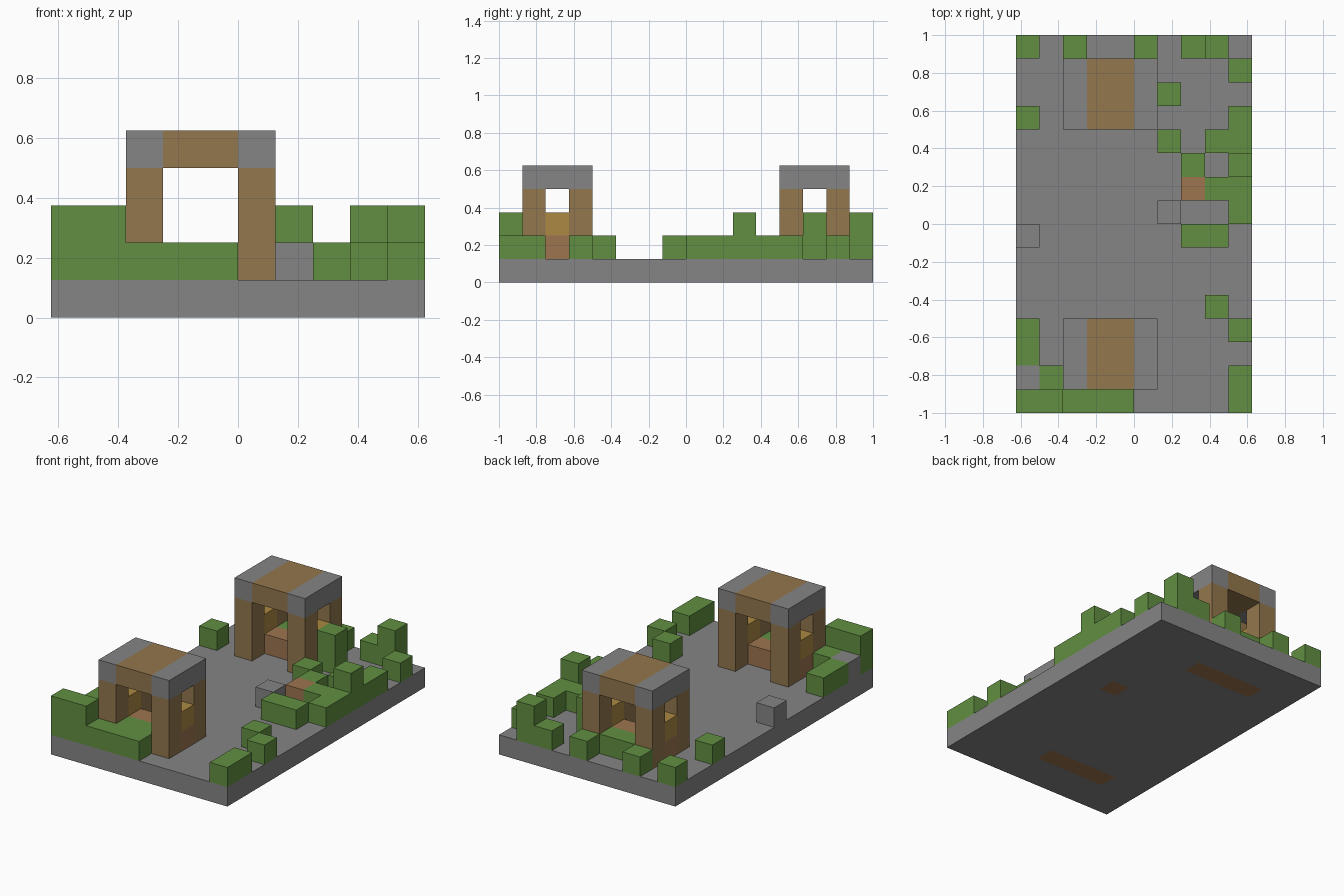
import bpy
import bmesh
from mathutils import Vector

default = bpy.data.objects.get("Cube")
if default:
    bpy.data.objects.remove(default, do_unlink=True)

CELL = 0.125
COLS, ROWS = 10, 16


def make_material(name, rgb):
    mat = bpy.data.materials.new(name)
    mat.use_nodes = True
    colour = (*rgb, 1.0)
    mat.diffuse_color = colour
    mat.node_tree.nodes["Principled BSDF"].inputs["Base Color"].default_value = colour
    return mat


stone = make_material("grey stone", (0.235, 0.235, 0.235))
leaf = make_material("leaf green", (0.12, 0.275, 0.053))
wood = make_material("brown wood", (0.292, 0.184, 0.074))
earth = make_material("reddish earth", (0.34, 0.178, 0.08))
gold = make_material("golden wood", (0.413, 0.25, 0.056))

cells = {}      # (column, row, layer) -> part name
materials = {}  # part name -> material


def fill(part, mat, columns, rows, layers):
    """Claim a box of cells for one part."""
    materials[part] = mat
    for i in columns:
        for j in rows:
            for k in layers:
                cells[i, j, k] = part


# Ground slab
fill("ground_slab", stone, range(COLS), range(ROWS), [0])

# Plants and loose blocks, back row first:
# b low bush, B tall bush, s stone block, d earth block
GARDEN = """
b.b..b.bB.
...bb....b
......B...
b........b
......b.bb
.......b.B
.......dbb
......s..b
s......bb.
..........
..........
........b.
b........b
b.........
sb.bb....b
BBbbb....b
""".split()
KINDS = {
    "b": ("low_bushes", leaf, [1]),
    "B": ("tall_bushes", leaf, [1, 2]),
    "s": ("stone_blocks", stone, [1]),
    "d": ("earth_block", earth, [0, 1]),
}
for row, line in enumerate(reversed(GARDEN)):
    for column, mark in enumerate(line):
        if mark in KINDS:
            part, mat, layers = KINDS[mark]
            fill(part, mat, [column], [row], layers)

# Two gatehouses: sill, posts, window rails and striped roof
for side, mid in (("front", 2), ("back", 13)):
    ends = [mid - 1, mid + 1]
    depth = range(mid - 1, mid + 2)
    fill(side + "_gate_sill", earth, range(2, 6), [mid], [0, 1])
    fill(side + "_gate_posts", wood, [2, 5], ends, [1, 2, 3])
    fill(side + "_gate_rails", gold, [2, 5], [mid], [2])
    fill(side + "_roof_edges", stone, [2, 5], depth, [4])
    fill(side + "_roof_middle", wood, [3, 4], depth, [4])


def build_part(part):
    """Make one object from the exposed cell sides of a part."""
    bm = bmesh.new()
    for cell, owner in cells.items():
        if owner != part:
            continue
        centre = Vector((cell[0] + 0.5 - COLS / 2, cell[1] + 0.5 - ROWS / 2, cell[2] + 0.5))
        for axis in range(3):
            for sign in (-1, 1):
                step = [0, 0, 0]
                step[axis] = sign
                if tuple(c + s for c, s in zip(cell, step)) in cells:
                    continue
                normal = Vector(step)
                u = Vector([float(a == (axis + 1) % 3) for a in range(3)])
                v = normal.cross(u)
                middle = centre + normal / 2
                corners = [(-u - v), (u - v), (u + v), (v - u)]
                bm.faces.new([bm.verts.new((middle + c / 2) * CELL) for c in corners])
    bmesh.ops.remove_doubles(bm, verts=bm.verts, dist=CELL / 100)
    mesh = bpy.data.meshes.new(part)
    bm.to_mesh(mesh)
    bm.free()
    mesh.materials.append(materials[part])
    bpy.context.scene.collection.objects.link(bpy.data.objects.new(part, mesh))


for part in materials:
    build_part(part)
